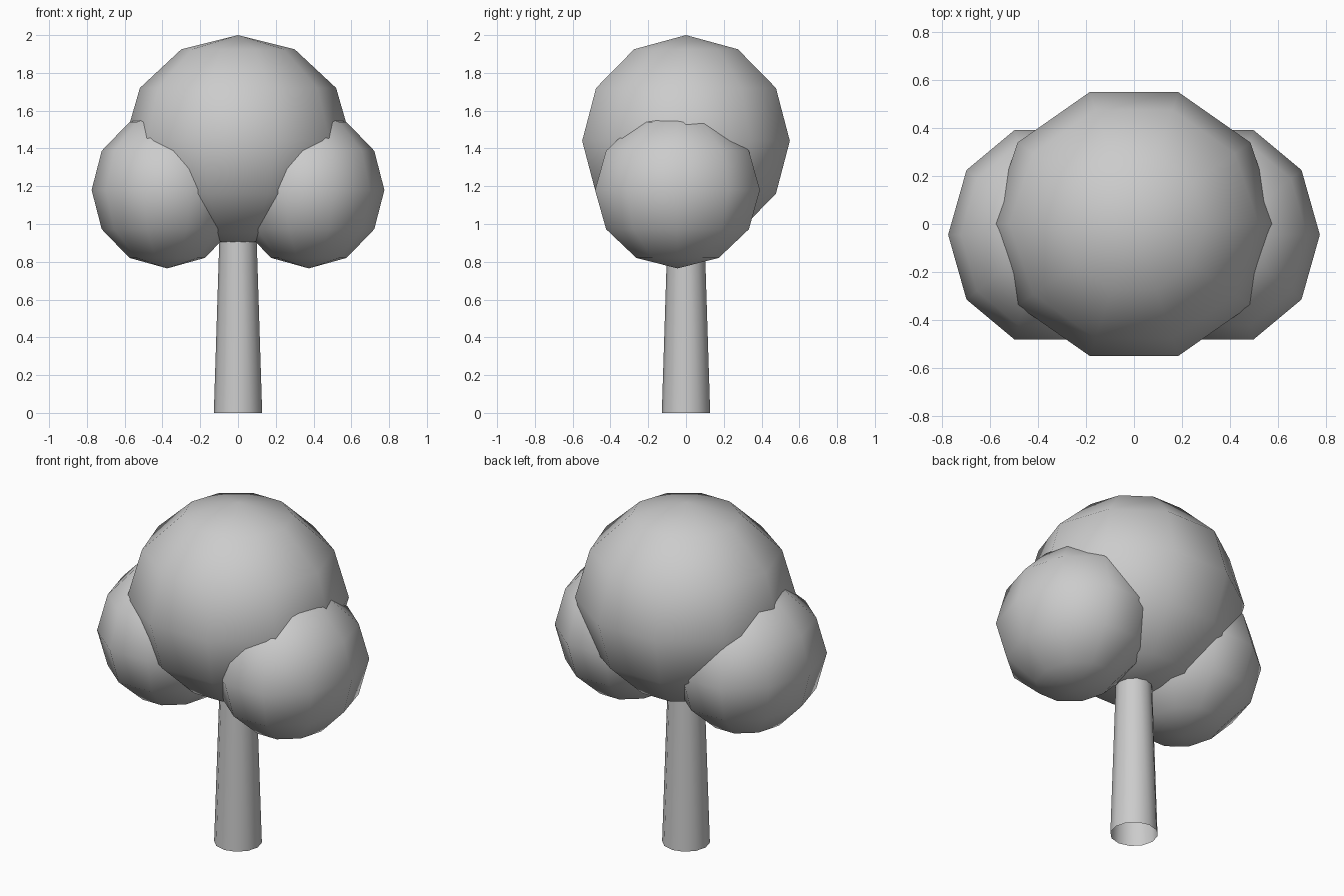
import bpy
import math
from mathutils import Matrix

if "Cube" in bpy.data.objects:
    bpy.data.objects.remove(bpy.data.objects["Cube"])


def finish(name):
    obj = bpy.context.object
    obj.name = name
    bpy.ops.object.shade_smooth()
    return obj


def foliage(name, center, radii):
    # Low-poly smooth ellipsoid: 10 segments, 6 rings, corner column on the x axis
    bpy.ops.mesh.primitive_uv_sphere_add(segments=10, ring_count=6, radius=1, location=center)
    obj = finish(name)
    turn = Matrix.Rotation(math.radians(90), 4, 'Z')
    obj.data.transform(Matrix.Diagonal((*radii, 1)) @ turn)
    return obj


# Tapered trunk, open at the foot, running up into the crown
bpy.ops.mesh.primitive_cone_add(vertices=12, radius1=0.128, radius2=0.093, depth=1.1,
                                end_fill_type='NOTHING', location=(0, 0, 0.55))
finish("trunk")

# Main crown and the two lower side clumps
foliage("crown", (0, 0, 1.44), (0.6, 0.578, 0.56))
for side, label in ((-1, "left"), (1, "right")):
    foliage(f"{label}_foliage", (side * 0.375, -0.045, 1.18), (0.4, 0.459, 0.415))
